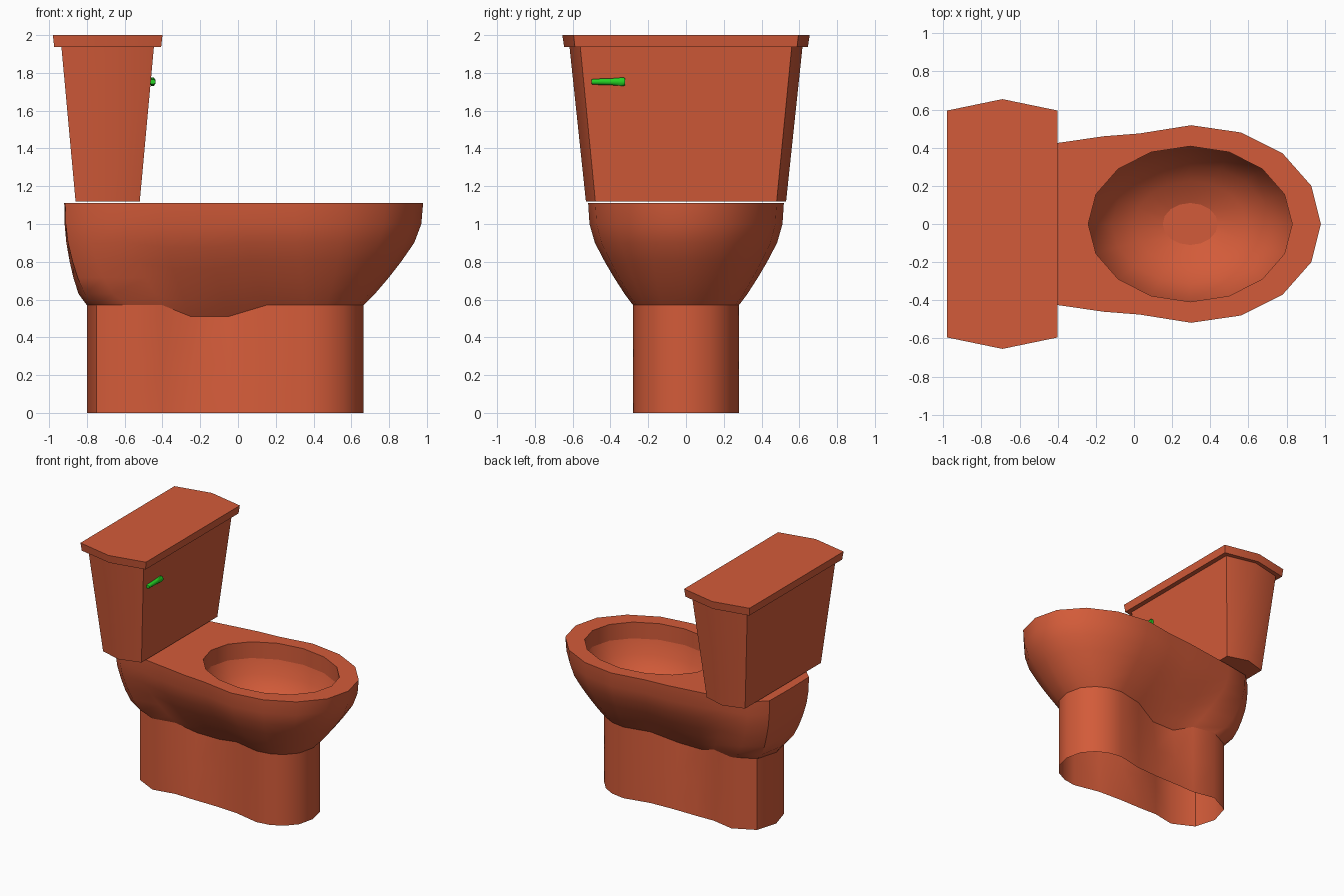
import bpy, bmesh, math

if "Cube" in bpy.data.objects:
    bpy.data.objects.remove(bpy.data.objects["Cube"])

def material(name, rgb):
    m = bpy.data.materials.new(name)
    m.diffuse_color = (*rgb, 1)
    m.use_nodes = True
    m.node_tree.nodes["Principled BSDF"].inputs["Base Color"].default_value = m.diffuse_color
    return m

CLAY = material("terracotta", (0.65, 0.105, 0.041))
GREEN = material("green", (0.018, 0.65, 0.018))

def ring(bm, pts):
    return [bm.verts.new(p) for p in pts]

def loft(bm, rings):
    for a, b in zip(rings, rings[1:]):
        n = len(a)
        for i in range(n):
            j = (i + 1) % n
            bm.faces.new((a[i], a[j], b[j], b[i]))

def finish(bm, name, mat, angle=42):
    bmesh.ops.recalc_face_normals(bm, faces=bm.faces[:])
    me = bpy.data.meshes.new(name)
    bm.to_mesh(me)
    bm.free()
    me.materials.append(mat)
    ob = bpy.data.objects.new(name, me)
    bpy.context.collection.objects.link(ob)
    bpy.context.view_layer.objects.active = ob
    ob.select_set(True)
    bpy.ops.object.shade_smooth_by_angle(angle=math.radians(angle))
    ob.select_set(False)
    return ob

def mirror(half):
    # half outline from front tip to back tip -> closed outline
    return half + [(p[0], -p[1], *p[2:]) for p in half[-2:0:-1]]

# Outlines share the same point count (front tip to back tip)
RIM = [(.98, 0), (.93, .20), (.78, .37), (.56, .48), (.30, .518), (.03, .475),
       (-.16, .46), (-.40, .425), (-.61, .395), (-.80, .36), (-.915, .25), (-.92, 0)]
NECK = [(.665, 0), (.635, .13), (.56, .215), (.47, .262), (.36, .28), (.15, .235),
        (-.05, .165), (-.25, .165), (-.40, .22), (-.58, .255), (-.75, .17), (-.80, 0)]
NECK_Z = [.57] * 6 + [.51] * 2 + [.57] * 4
FOOT = [(x, .225 if i in (6, 7) else y) for i, (x, y) in enumerate(NECK)]

# Pedestal: open tube with pinched waist
bm = bmesh.new()
foot = mirror([(x, y, 0) for x, y in FOOT])
neck = mirror([(x, y, z) for (x, y), z in zip(NECK, NECK_Z)])
mid = [tuple((a + b) / 2 for a, b in zip(p, q)) for p, q in zip(foot, neck)]
loft(bm, [ring(bm, foot), ring(bm, mid), ring(bm, neck)])
finish(bm, "pedestal", CLAY)

# Bowl: flares from neck to rim, flat rim top with oval opening
def oval(s, z):
    return [(.295 + .535 * s * math.cos(k * math.pi / 8),
             .408 * s * math.sin(k * math.pi / 8), z) for k in range(16)]

def bowl_level(t, z):
    pts = []
    for i, ((nx, ny), (rx, ry)) in enumerate(zip(NECK, RIM)):
        u = t ** (.6 if i > 8 else 1)
        f = max(0, (1.11 - z) / .54)
        pts.append((nx + (rx - nx) * u, ny + (ry - ny) * u,
                    z + (NECK_Z[i] - .57) * f))
    return mirror(pts)

bm = bmesh.new()
levels = [(0, .57), (.19, .63), (.42, .715), (.63, .80), (.85, .90), (.97, 1.0), (1, 1.11)]
rings = [ring(bm, bowl_level(t, z)) for t, z in levels]
loft(bm, rings)
lip, wall = ring(bm, oval(1, 1.11)), ring(bm, oval(1, .98))
loft(bm, [lip, wall])
edges = [bm.edges.get((r[i], r[i - 1])) for r in (rings[-1], lip) for i in range(len(r))]
bmesh.ops.triangle_fill(bm, edges=edges, use_beauty=True)
finish(bm, "bowl", CLAY)

# Basin inside the bowl
bm = bmesh.new()
rings = [ring(bm, oval(s, z)) for s, z in
         [(1, .98), (.92, .87), (.77, .77), (.55, .69), (.27, .64)]]
loft(bm, rings)
finish(bm, "basin", CLAY)
bm = bmesh.new()
bm.faces.new(ring(bm, oval(.27, .64)))
finish(bm, "basin_floor", CLAY)

# Tank and lid: tapered six-sided blocks
def hexagon(hx, corner, middle, z):
    return [(-.69 + x, y, z) for x, y in
            [(hx, -corner), (hx, corner), (0, middle), (-hx, corner), (-hx, -corner), (0, -middle)]]

def block(name, low, high):
    bm = bmesh.new()
    a, b = ring(bm, hexagon(*low)), ring(bm, hexagon(*high))
    loft(bm, [a, b])
    bm.faces.new(a)
    bm.faces.new(b)
    finish(bm, name, CLAY)

block("tank", (.17, .48, .53, 1.12), (.245, .56, .617, 1.94))
block("tank_lid", (.283, .588, .645, 1.937), (.29, .595, .655, 2.0))

# Flush handle: tapered lever on the tank face
bm = bmesh.new()
rings = []
for y, h in [(-.50, .012), (-.49, .015), (-.40, .017), (-.35, .021), (-.33, .022), (-.322, .017)]:
    rings.append(ring(bm, [(-.452 + .017 * math.cos(a), y, 1.753 + h * 1.1 * math.sin(a))
                           for a in [math.pi / 8 + k * math.pi / 4 for k in range(8)]]))
loft(bm, rings)
bm.faces.new(rings[0])
bm.faces.new(rings[-1])
finish(bm, "flush_handle", GREEN, 50)
